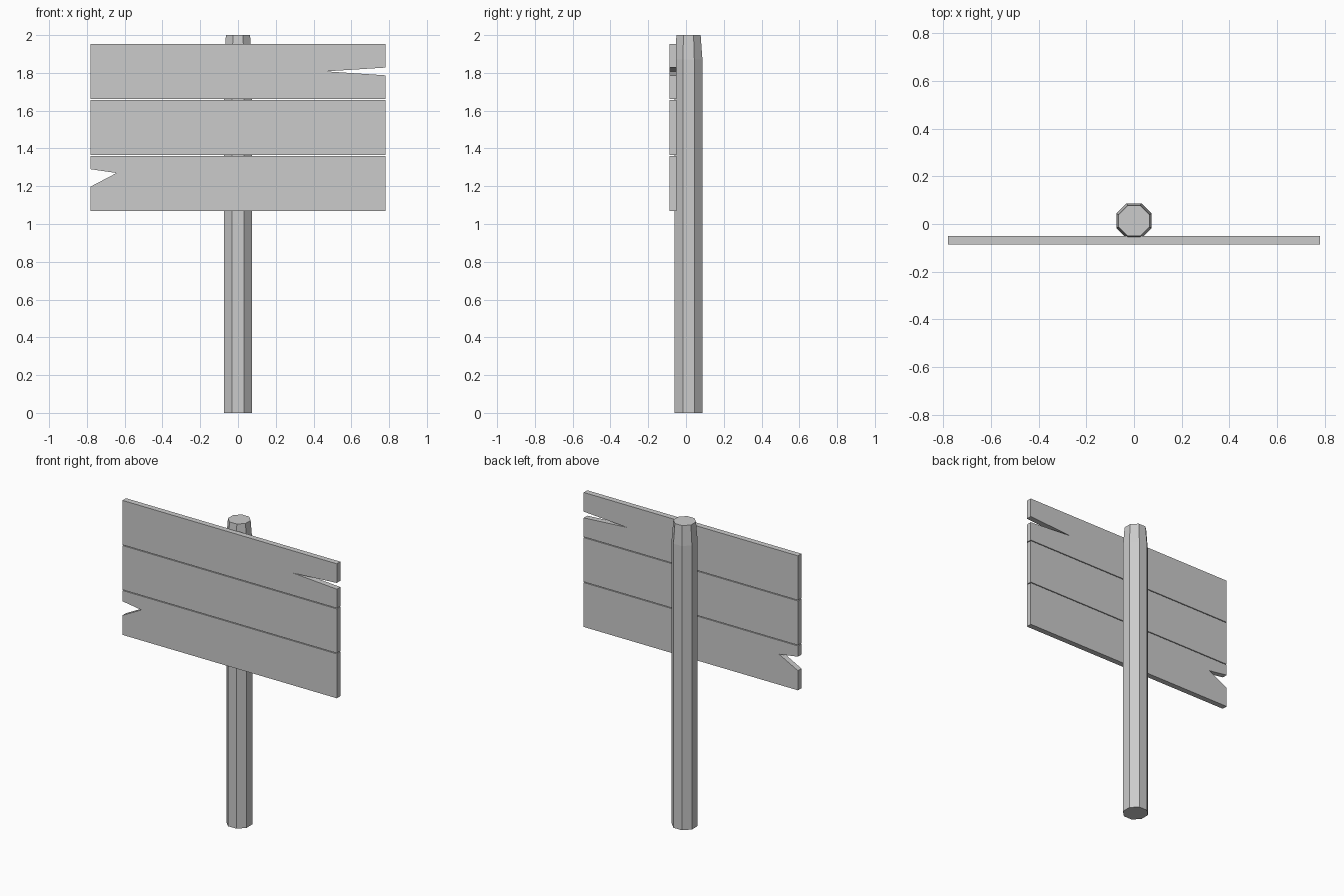
import bpy, bmesh, math

if "Cube" in bpy.data.objects:
    bpy.data.objects.remove(bpy.data.objects["Cube"])

W = 0.78                      # half width of the planks
FRONT, BACK = -0.087, -0.050  # plank faces
POST_Y = 0.0135


def make_object(name, bm):
    bmesh.ops.recalc_face_normals(bm, faces=bm.faces)
    mesh = bpy.data.meshes.new(name)
    bm.to_mesh(mesh)
    bm.free()
    obj = bpy.data.objects.new(name, mesh)
    bpy.context.collection.objects.link(obj)
    return obj


def plank(name, z0, z1, left_notch=(), right_notch=()):
    """Extrude a front outline; notches are (x, z) points in winding order."""
    outline = [(-W, z0), (W, z0), *right_notch, (W, z1), (-W, z1), *left_notch]
    bm = bmesh.new()
    face = bm.faces.new([bm.verts.new((x, FRONT, z)) for x, z in outline])
    ext = bmesh.ops.extrude_face_region(bm, geom=[face], use_keep_orig=True)
    verts = [g for g in ext["geom"] if isinstance(g, bmesh.types.BMVert)]
    bmesh.ops.translate(bm, verts=verts, vec=(0, BACK - FRONT, 0))
    return make_object(name, bm)


def post(name, rings, sides=8):
    """Loft of flat-sided rings given as (height, distance to the flats)."""
    bm = bmesh.new()
    loops = []
    for z, flat in rings:
        r = flat / math.cos(math.pi / sides)
        angles = [(i + 0.5) * math.tau / sides for i in range(sides)]
        loops.append([bm.verts.new((r * math.cos(a), POST_Y + r * math.sin(a), z))
                      for a in angles])
    for lo, hi in zip(loops, loops[1:]):
        for i in range(sides):
            j = (i + 1) % sides
            bm.faces.new((lo[i], lo[j], hi[j], hi[i]))
    bm.faces.new(loops[0][::-1])
    bm.faces.new(loops[-1])
    return make_object(name, bm)


# Octagonal post with a tapered top
post("post", [(0, 0.0735), (1.87, 0.0735), (2.0, 0.064)])

# Three planks with narrow gaps; the outer two have split ends
plank("bottom_plank", 1.069, 1.361,
      left_notch=[(-W, 1.29), (-0.643, 1.27), (-W, 1.198)])
plank("middle_plank", 1.366, 1.657)
plank("top_plank", 1.662, 1.954,
      right_notch=[(W, 1.787), (0.465, 1.808), (W, 1.828)])
